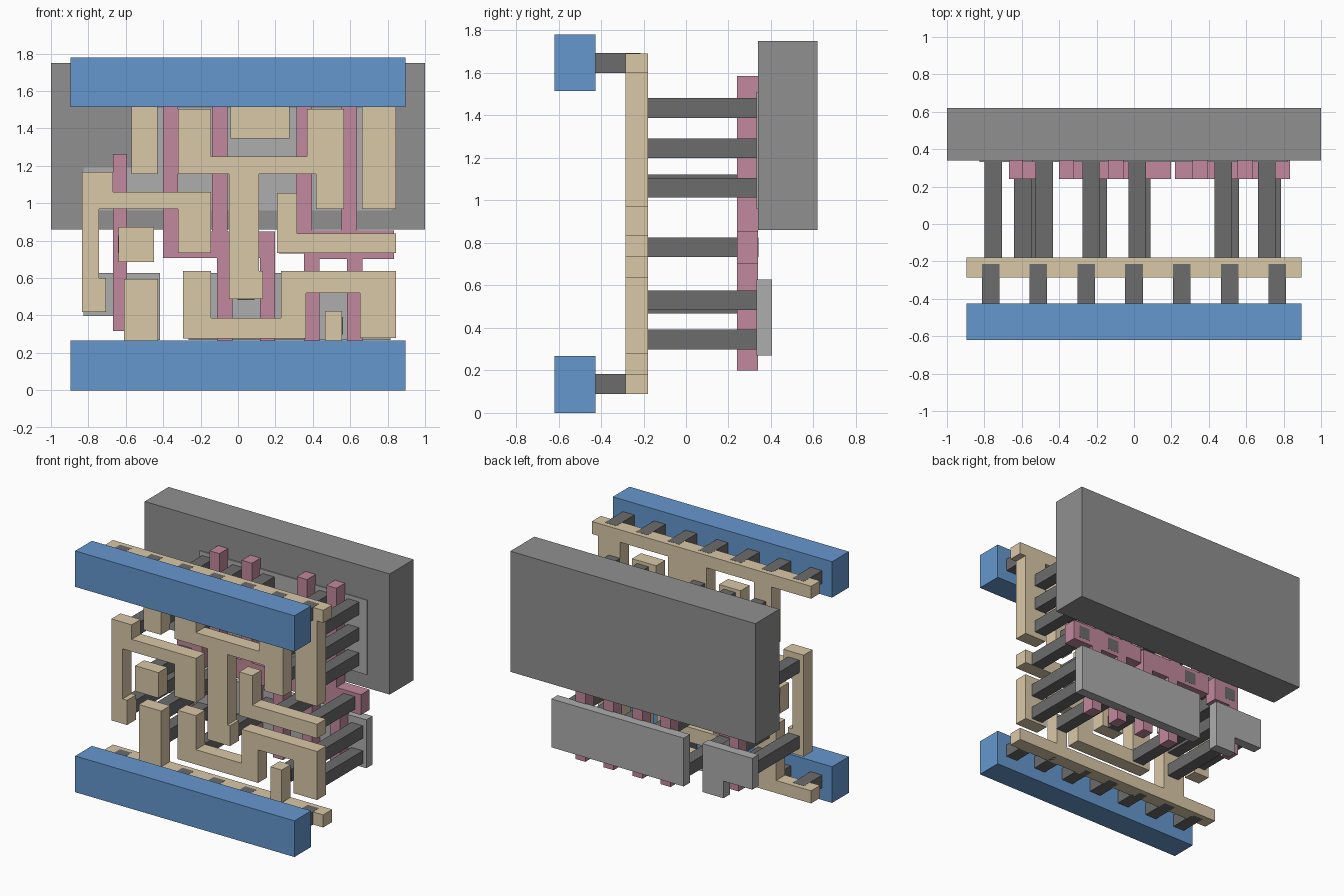
import bpy, bmesh


def mat(name, rgb):
    m = bpy.data.materials.new(name)
    m.diffuse_color = (*rgb, 1)
    return m


BLUE = mat("blue", (0.13, 0.31, 0.62))
TAN = mat("tan", (0.70, 0.58, 0.39))
PINK = mat("pink", (0.54, 0.25, 0.34))
DARK = mat("dark_grey", (0.15, 0.15, 0.15))
MID = mat("mid_grey", (0.28, 0.28, 0.28))
LIGHT = mat("light_grey", (0.42, 0.42, 0.42))


def plates(name, outlines, y0, y1, material):
    """Extrude x/z outlines from y0 to y1 into one object."""
    bm = bmesh.new()
    for pts in outlines:
        face = bm.faces.new([bm.verts.new((x, y0, z)) for x, z in pts])
        ext = bmesh.ops.extrude_face_region(bm, geom=[face])
        verts = [v for v in ext["geom"] if isinstance(v, bmesh.types.BMVert)]
        bmesh.ops.translate(bm, verts=verts, vec=(0, y1 - y0, 0))
    bmesh.ops.recalc_face_normals(bm, faces=bm.faces)
    me = bpy.data.meshes.new(name)
    bm.to_mesh(me)
    bm.free()
    me.materials.append(material)
    ob = bpy.data.objects.new(name, me)
    bpy.context.collection.objects.link(ob)
    return ob


def rect(x0, x1, z0, z1):
    return [(x0, z0), (x1, z0), (x1, z1), (x0, z1)]


def square(x, z, s=0.093):
    return rect(x - s / 2, x + s / 2, z - s / 2, z + s / 2)


def path(x, z, *moves):
    """Right-angled outline: coordinates alternate x, z, x, z ..."""
    pts = [(x, z)]
    for i, v in enumerate(moves):
        x, z = (v, z) if i % 2 == 0 else (x, v)
        pts.append((x, z))
    return pts


# Back block and the thin regions in front of it
plates("back_block", [rect(-1, 1, 0.86, 1.75)], 0.34, 0.62, MID)
plates("upper_region", [path(-0.825, 0.96, 0.82, 1.51, -0.545, 1.19, -0.825)],
       0.332, 0.405, LIGHT)
plates("lower_region_left", [path(-0.825, 0.396, -0.59, 0.27, -0.417, 0.627, -0.825)],
       0.332, 0.405, LIGHT)
plates("lower_region_right", [rect(-0.265, 0.815, 0.27, 0.627)], 0.332, 0.405, LIGHT)

# Pink gate strips, joined in pairs by a crossbar
plates("gate_left", [path(-0.668, 0.316, -0.594, 0.69, -0.46, 0.87, -0.594, 1.264, -0.668)],
       0.24, 0.34, PINK)
plates("gate_middle", [path(-0.40, 0.707, -0.112, 0.20, -0.03, 0.707, 0.117, 0.20, 0.198,
                            0.85, -0.055, 1.585, -0.138, 0.85, -0.32, 1.585, -0.40)],
       0.24, 0.34, PINK)
plates("gate_right", [path(0.22, 0.73, 0.353, 0.20, 0.435, 0.703, 0.583, 0.20, 0.665, 0.703,
                           0.835, 0.853, 0.635, 1.585, 0.553, 0.853, 0.395, 1.585, 0.313,
                           0.853, 0.22)],
       0.24, 0.34, PINK)

# Tan wiring layer
LI = (-0.285, -0.18, TAN)
plates("top_rail", [path(-0.895, 1.60, -0.57, 1.157, -0.43, 1.60, -0.04, 1.345, 0.275, 1.60,
                         0.663, 0.97, 0.845, 1.60, 0.895, 1.692, -0.895)], *LI)
plates("bottom_rail", [path(-0.895, 0.09, 0.895, 0.183, 0.556, 0.423, 0.465, 0.183,
                            -0.428, 0.595, -0.61, 0.183, -0.895)], *LI)
plates("wire_fork", [path(-0.32, 1.157, -0.048, 0.487, 0.134, 0.637, 0.112, 1.157, 0.417,
                          0.97, 0.567, 1.505, 0.37, 1.25, -0.144, 1.505, -0.32)], *LI)
plates("wire_left_hook", [path(-0.834, 0.418, -0.706, 0.60, -0.743, 0.97, -0.32, 0.734,
                               -0.144, 1.06, -0.668, 1.167, -0.834)], *LI)
plates("wire_pad", [rect(-0.64, -0.45, 0.685, 0.873)], *LI)
plates("wire_elbow", [path(0.209, 0.734, 0.845, 0.838, 0.316, 1.055, 0.209)], *LI)
plates("wire_step", [path(-0.294, 0.277, 0.364, 0.52, 0.652, 0.279, 0.845, 0.637, 0.23,
                          0.386, -0.144, 0.637, -0.294)], *LI)

# Long dark posts from the wiring back to the regions and gates
posts = [(-0.479, 1.435), (-0.479, 1.245), (-0.23, 1.435), (-0.23, 1.245), (0.018, 1.435),
         (0.477, 1.435), (0.477, 1.245), (0.477, 1.06), (0.71, 1.435), (0.71, 1.245),
         (0.71, 1.06), (-0.752, 1.075), (-0.752, 0.515),
         (-0.595, 0.78), (-0.23, 0.78), (0.477, 0.78), (0.74, 0.78),
         (-0.51, 0.53), (-0.51, 0.345), (-0.19, 0.345), (0.043, 0.53),
         (0.515, 0.345), (0.74, 0.53), (0.74, 0.345)]
plates("long_posts", [square(x, z) for x, z in posts], -0.18, 0.341, DARK)

# Blue front bars with a row of seven short posts each
for name, z0, z1, zc in (("bottom", 0, 0.267, 0.137), ("top", 1.515, 1.78, 1.646)):
    plates(name + "_bar", [rect(-0.895, 0.895, z0, z1)], -0.62, -0.425, BLUE)
    plates(name + "_short_posts", [square(0.2555 * i, zc, 0.094) for i in range(-3, 4)],
           -0.425, -0.215, DARK)
